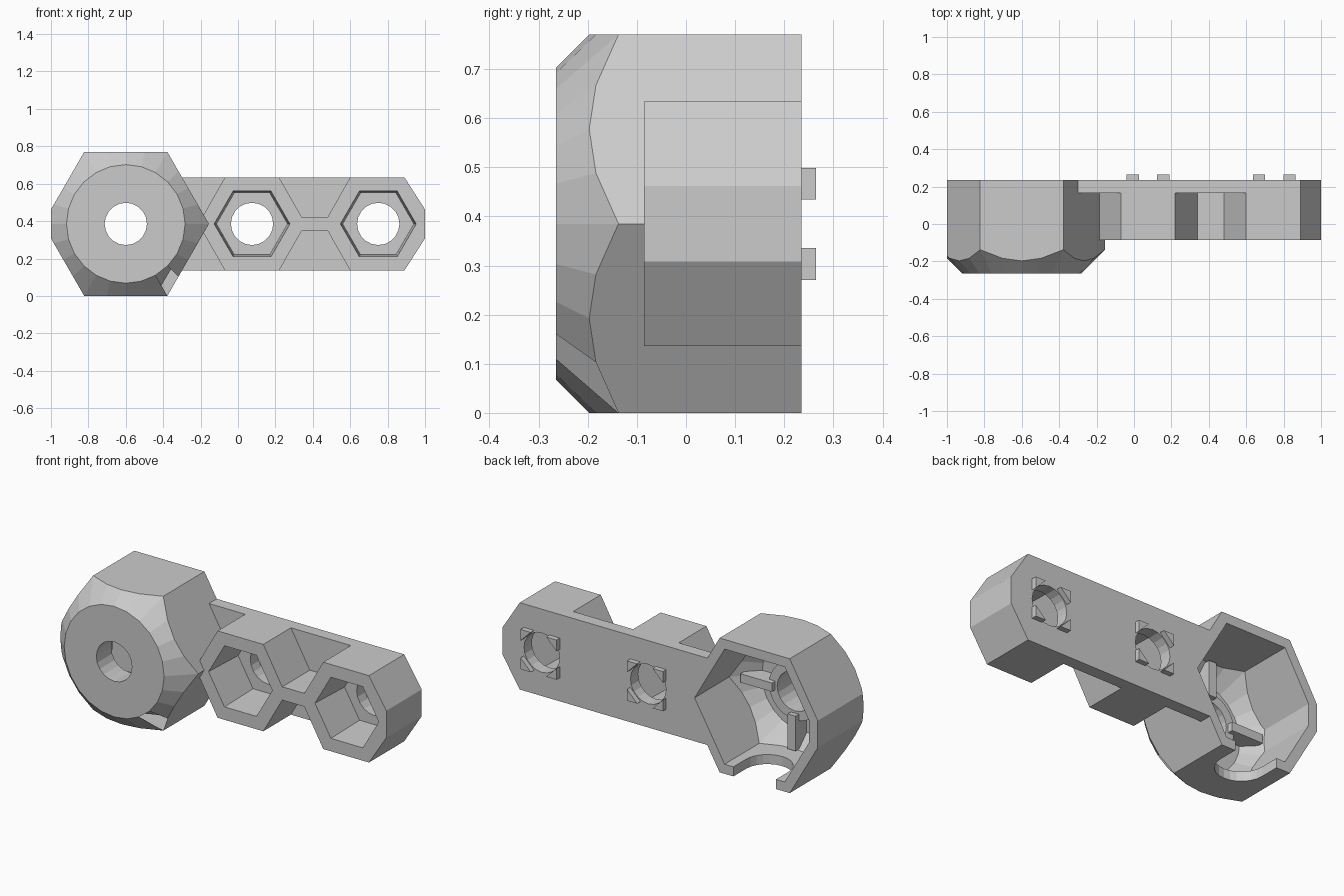
import bpy, bmesh
from math import cos, sin, pi, sqrt

if "Cube" in bpy.data.objects:
    bpy.data.objects.remove(bpy.data.objects["Cube"])

ZC = 0.385            # height of the common axis line
HEAD_X = -0.6
SOCKETS = (0.075, 0.75)
BACK = 0.235


def ngon(cx, r, n, z=ZC):
    return [(cx + r * cos(2 * pi * i / n), z + r * sin(2 * pi * i / n)) for i in range(n)]


def loft(name, front, back, y0, y1):
    """Solid between a front and a back (x, z) outline."""
    bm = bmesh.new()
    a = [bm.verts.new((x, y0, z)) for x, z in front]
    b = [bm.verts.new((x, y1, z)) for x, z in back]
    bm.faces.new(a)
    bm.faces.new(b)
    for i in range(len(a)):
        j = (i + 1) % len(a)
        bm.faces.new((a[i], a[j], b[j], b[i]))
    bmesh.ops.recalc_face_normals(bm, faces=bm.faces)
    me = bpy.data.meshes.new(name)
    bm.to_mesh(me)
    bm.free()
    ob = bpy.data.objects.new(name, me)
    bpy.context.collection.objects.link(ob)
    return ob


def prism(name, pts, y0, y1):
    return loft(name, pts, pts, y0, y1)


def combine(ob, other, op):
    m = ob.modifiers.new(op, 'BOOLEAN')
    m.operation, m.object, m.solver = op, other, 'EXACT'
    bpy.context.view_layer.objects.active = ob
    bpy.ops.object.modifier_apply(modifier=m.name)
    bpy.data.objects.remove(other, do_unlink=True)


def box(x0, x1, z0, z1):
    return [(x0, z0), (x1, z0), (x1, z1), (x0, z1)]


def nut_shape(name, apothem, left, y0, y1, r):
    """Hexagon with a clipped left corner and a 45 degree round front chamfer."""
    hexa = ngon(HEAD_X, apothem * 2 / sqrt(3), 6)
    vx, (ax, az), (bx, bz) = hexa[3], hexa[2], hexa[4]
    dz = (left - vx[0]) * sqrt(3)
    pts = hexa[:3] + [(left, ZC + dz), (left, ZC - dz)] + hexa[4:]
    ob = prism(name, pts, y0 - 0.05, y1)
    cone = loft("chamfer_cone", ngon(HEAD_X, r, 24),
                ngon(HEAD_X, r + y1 - y0 + 0.1, 24), y0, y1 + 0.1)
    combine(ob, cone, 'INTERSECT')
    return ob


def mirrored(half):
    return [(x, ZC + z) for x, z in half] + [(x, ZC - z) for x, z in reversed(half)]


# Head
body = nut_shape("bracket_body", 0.385, -1.0, -0.265, BACK, 0.317)

# Arm: back plate, then the two socket blocks joined by a narrow web
end = [(0.89, 0.249), (1.0, 0.077)]
combine(body, prism("plate", mirrored([(-0.35, 0.249)] + end), 0.165, BACK), 'UNION')
blocks = [(-0.3, 0.038), (-0.19, 0.038), (-0.07, 0.249), (0.22, 0.249),
          (0.34, 0.038), (0.48, 0.038), (0.60, 0.249)] + end
combine(body, prism("blocks", mirrored(blocks), -0.085, 0.2), 'UNION')

# Hollow of the head, open at the back
combine(body, nut_shape("cavity", 0.33, -0.945, -0.2, BACK + 0.05, 0.26), 'DIFFERENCE')

# Collar and four ribs on the floor of the hollow
combine(body, prism("collar", ngon(HEAD_X, 0.165, 24), -0.23, -0.13), 'UNION')
for dx, dz in ((1, 0), (-1, 0), (0, 1), (0, -1)):
    cx, cz = HEAD_X + dx * 0.225, ZC + dz * 0.225
    hx, hz = (0.1, 0.025) if dx else (0.025, 0.1)
    combine(body, prism("rib", box(cx - hx, cx + hx, cz - hz, cz + hz), -0.225, -0.10), 'UNION')
combine(body, prism("head_hole", ngon(HEAD_X, 0.113, 20), -0.4, 0.0), 'DIFFERENCE')

# Round-ended notch through the bottom wall of the head
arch = [(HEAD_X + 0.135 * cos(pi * i / 12), 0.12 - 0.135 * sin(pi * i / 12)) for i in range(13)]
arch = [(HEAD_X + 0.135, 0.4)] + arch + [(HEAD_X - 0.135, 0.4)]
notch = prism("notch", arch, -0.1, 0.12)
for v in notch.data.vertices:          # stand the profile on the x-y plane
    x, y, z = v.co
    v.co = (x, z, y)
notch.data.flip_normals()
combine(body, notch, 'DIFFERENCE')

# Hexagonal sockets, through holes and corner pegs on the back
for n, cx in enumerate(SOCKETS, 1):
    combine(body, loft("socket", ngon(cx, 0.2025, 6), ngon(cx, 0.19, 6), -0.09, 0.165), 'DIFFERENCE')
    combine(body, prism("socket_hole", ngon(cx, 0.113, 20), 0.1, 0.3), 'DIFFERENCE')
    for sx in (-1, 1):
        for sz in (-1, 1):
            x, z = cx + sx * 0.114, ZC + sz * 0.114
            tri = [(x, z), (x - sx * 0.065, z), (x, z - sz * 0.065)]
            prism(f"corner_peg_{n}", tri, 0.232, 0.265)
